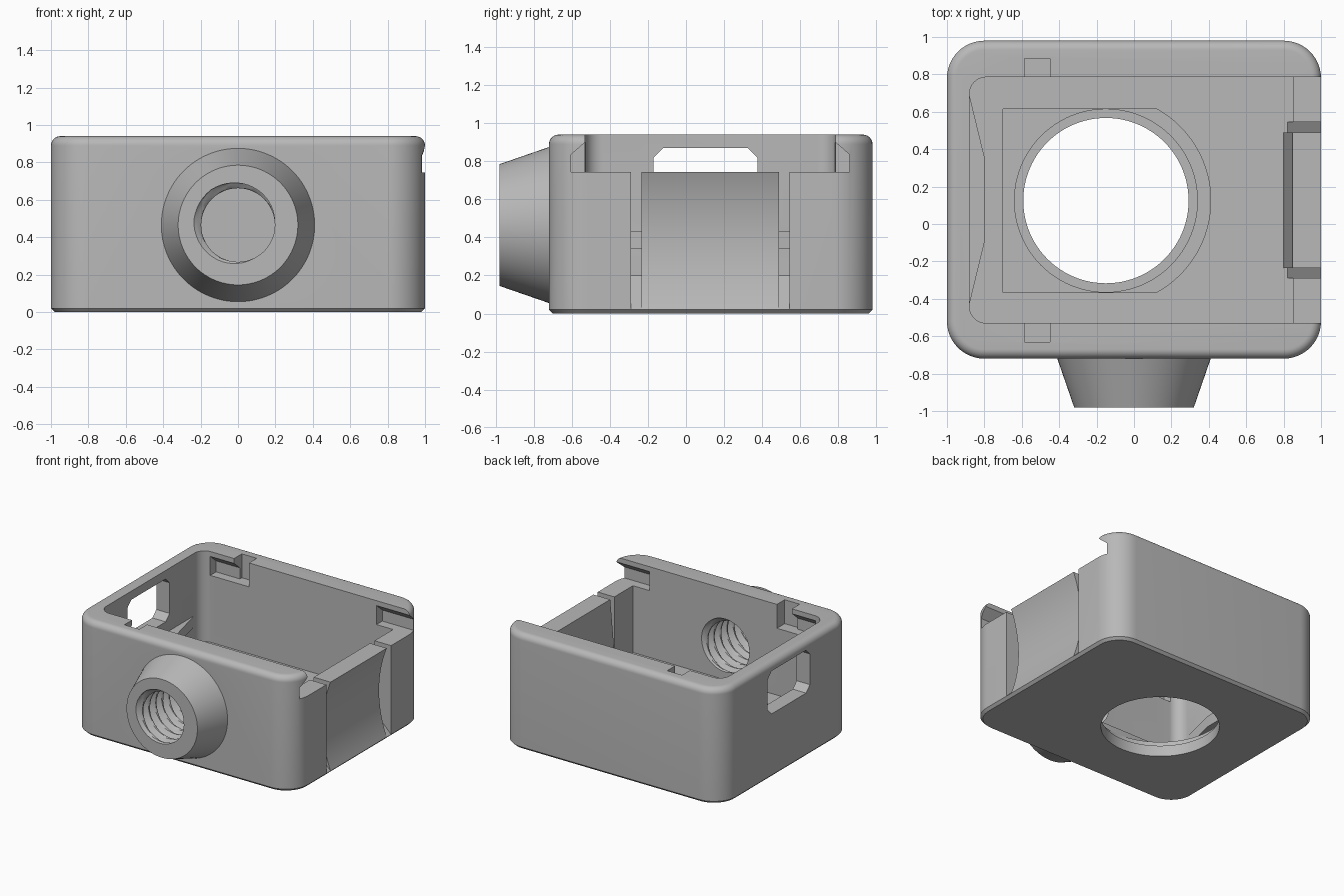
import bpy, bmesh, math
from math import sin, cos, pi

cube = bpy.data.objects.get("Cube")
if cube:
    bpy.data.objects.remove(cube, do_unlink=True)

grey = bpy.data.materials.new("plain grey")
grey.use_nodes = True
COLOUR = (0.48, 0.48, 0.48, 1)
grey.diffuse_color = COLOUR
grey.node_tree.nodes["Principled BSDF"].inputs["Base Color"].default_value = COLOUR

MID_Y = 0.13          # middle of the case between its front and back walls
FRONT, BACK = -0.53, 0.785


def loft(name, rings):
    """Closed solid through rings of equal length."""
    bm = bmesh.new()
    rows = [[bm.verts.new(p) for p in ring] for ring in rings]
    n = len(rows[0])
    for a, b in zip(rows, rows[1:]):
        for i in range(n):
            j = (i + 1) % n
            bm.faces.new((a[i], a[j], b[j], b[i]))
    bm.faces.new(rows[0][::-1])
    bm.faces.new(rows[-1])
    bmesh.ops.recalc_face_normals(bm, faces=bm.faces)
    mesh = bpy.data.meshes.new(name)
    bm.to_mesh(mesh)
    bm.free()
    mesh.materials.append(grey)
    obj = bpy.data.objects.new(name, mesh)
    bpy.context.collection.objects.link(obj)
    return obj


def prism(name, points, axis, lo, hi):
    """Profile extruded along axis 'x', 'y' or 'z'."""
    k = "xyz".index(axis)
    return loft(name, [[(*p[:k], t, *p[k:]) for p in points] for t in (lo, hi)])


def rounded_rect(x0, x1, y0, y1, radii, steps=12):
    """Counter-clockwise outline; radii start at the lower left."""
    corners = [(x0, y0, 1, 1), (x1, y0, -1, 1), (x1, y1, -1, -1), (x0, y1, 1, -1)]
    pts = []
    for c, ((x, y, sx, sy), r) in enumerate(zip(corners, radii)):
        for i in range(steps + 1 if r else 1):
            a = pi + c * pi / 2 + i / steps * pi / 2
            pts.append((x + sx * r + r * cos(a), y + sy * r + r * sin(a)) if r else (x, y))
    return pts


def circle(cx, cy, r, n=96):
    return [(cx + r * cos(2 * pi * i / n), cy + r * sin(2 * pi * i / n)) for i in range(n)]


def combine(tool, operation="DIFFERENCE"):
    mod = case.modifiers.new(tool.name, "BOOLEAN")
    mod.operation, mod.object, mod.solver = operation, tool, "EXACT"
    bpy.context.view_layer.objects.active = case
    bpy.ops.object.modifier_apply(modifier=mod.name)
    bpy.data.objects.remove(tool, do_unlink=True)


# Outer block: chamfered bottom, rounded top rim
levels = [(0, 0.02), (0.02, 0)]
for i in range(9):
    a = i / 8 * pi / 2
    levels.append((0.89 + 0.05 * sin(a), 0.05 * (1 - cos(a))))
case = loft("case", [
    [(x, y, z) for x, y in rounded_rect(-1 + d, 1 - d, -0.72 + d, 0.98 - d, [0.2 - d] * 4)]
    for z, d in levels])

# Tapered nozzle on the front
combine(loft("nozzle", [[(x, y, z) for x, z in circle(0, 0.465, r)]
                        for y, r in ((-0.98, 0.32), (-0.72, 0.41), (-0.65, 0.41))]), "UNION")

# Main cavity
combine(prism("cavity", rounded_rect(-0.88, 0.85, FRONT, BACK, (0.09, 0, 0, 0.09)),
              "z", 0.2, 1.1))

# Clip panel thickening and the shelf under the window
combine(prism("panel_back", [(0.92, 0.1), (0.8, 0.1), (0.8, 0.2), (0.85, 0.76), (0.92, 0.76)],
              "y", -0.235, 0.49), "UNION")
combine(prism("shelf", [(-0.92, 0.69), (-0.88, 0.69), (-0.8, 0.36), (-0.8, -0.1),
                        (-0.88, -0.43), (-0.92, -0.43)], "z", 0.34, 0.43), "UNION")

# Open top of the right wall
combine(prism("lid_entry", [(0.6, FRONT), (1.2, FRONT), (1.2, BACK), (0.6, BACK)],
              "z", 0.745, 1.1))

# Slots on both sides of the clip panel, with sloped floors
for y in (-0.29, 0.49):
    combine(prism("slot", [(1.1, -0.08), (0.85, 0.17), (0.82, 0.2), (0.75, 0.2),
                           (0.75, 0.8), (1.1, 0.8)], "y", y, y + 0.055))

# Concave finger grip across the clip panel
grip = [(1.904 - 0.974 * cos(a), 0.3825 + 0.974 * sin(a))
        for a in [(-1 + i / 12) * 0.381 for i in range(25)]]
combine(prism("grip", grip + [(1.2, 0.745), (1.2, 0.02)], "y", -0.262, 0.517))

# Window in the left wall, with clipped corners
combine(prism("window", rounded_rect(-0.17, 0.375, 0.52, 0.87, [0.05] * 4, 1),
              "x", -1.2, -0.75))

# Lid grooves and drop-in notches, the same in the front and back walls
for side in (-1, 1):
    inner = FRONT if side < 0 else BACK
    groove = [(inner - side * 0.02, 0.745), (inner + side * 0.075, 0.745),
              (inner + side * 0.075, 0.835), (inner, 0.9), (inner - side * 0.02, 0.9)]
    for x0, x1 in ((-0.8, -0.46), (0.7, 1.2)):
        combine(prism("groove", groove, "x", x0, x1))
    ya, yb = inner - side * 0.02, inner + side * 0.1
    combine(prism("notch", [(-0.585, ya), (-0.45, ya), (-0.45, yb), (-0.585, yb)],
                  "z", 0.745, 1.1))

# Shallow floor pocket: straight sides closed by an arc
arc = [(-0.15 + 0.56 * cos(a), 0.125 + 0.56 * sin(a))
       for a in [(-1 + i / 16) * 1.065 for i in range(33)]]
combine(prism("pocket", arc + [(-0.7, 0.615), (-0.7, -0.365)], "z", 0.15, 0.3))

# Round floor opening with a step
combine(prism("opening", circle(-0.15, 0.125, 0.442), "z", -0.1, 0.3))
combine(prism("opening_step", circle(-0.15, 0.125, 0.489), "z", 0.09, 0.3))

# Threaded bore: a helical zigzag surface
PITCH, SIDES = 0.085, 48
rings = []
for i in range(57):
    y = -1.02 + i * 0.01
    ring = []
    for k in range(SIDES):
        turn = k / SIDES
        phase = ((y + 0.98) / PITCH + turn - 0.42) % 1
        r = 0.197 + 0.04 * min(1, max(0, 1.5 * abs(1 - 2 * phase) - 0.3))
        ring.append((r * cos(2 * pi * turn), y, 0.465 + r * sin(2 * pi * turn)))
    rings.append(ring)
combine(loft("thread", rings))

bpy.ops.object.select_all(action="DESELECT")
case.select_set(True)
bpy.context.view_layer.objects.active = case
bpy.ops.object.shade_smooth_by_angle(angle=math.radians(25))
